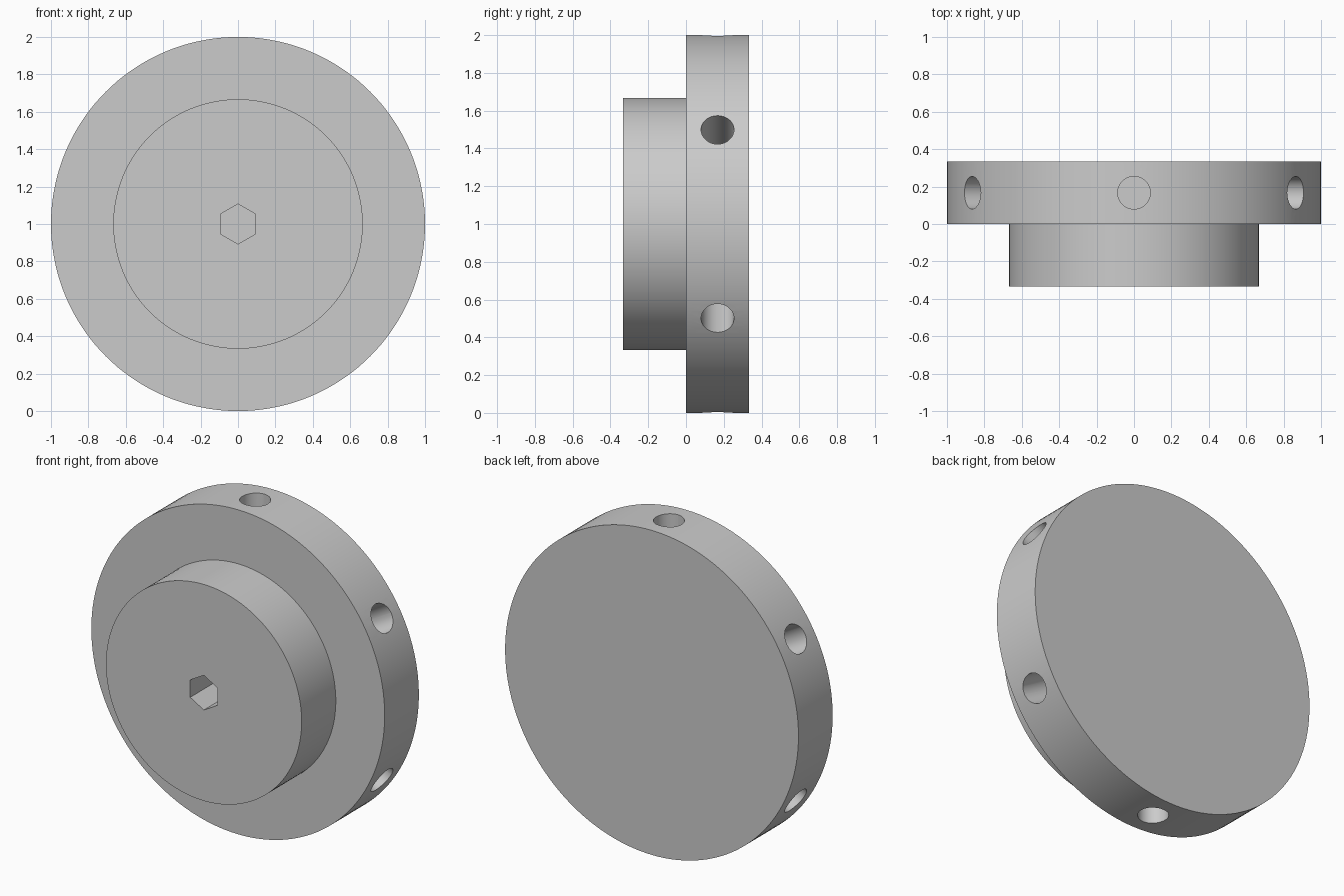
import bpy, bmesh, math
from mathutils import Matrix, Vector

cube = bpy.data.objects.get("Cube")
if cube:
    bpy.data.objects.remove(cube, do_unlink=True)

metal = bpy.data.materials.new("plain grey")
metal.use_nodes = True
GREY = (0.6, 0.6, 0.6, 1)
metal.diffuse_color = GREY
metal.node_tree.nodes["Principled BSDF"].inputs["Base Color"].default_value = GREY

CENTRE = Vector((0, 0, 1))


def cylinder(name, radius, start, end, sides, turn=0.0):
    """Closed cylinder between two points, turned about its own axis."""
    axis = end - start
    rot = axis.to_track_quat('Z', 'Y').to_matrix().to_4x4()
    place = Matrix.Translation((start + end) / 2) @ rot @ Matrix.Rotation(turn, 4, 'Z')
    bm = bmesh.new()
    bmesh.ops.create_cone(bm, cap_ends=True, segments=sides, radius1=radius,
                          radius2=radius, depth=axis.length, matrix=place)
    mesh = bpy.data.meshes.new(name)
    bm.to_mesh(mesh)
    bm.free()
    mesh.materials.append(metal)
    ob = bpy.data.objects.new(name, mesh)
    bpy.context.collection.objects.link(ob)
    return ob


def apply_boolean(target, other, operation):
    mod = target.modifiers.new(operation.lower(), 'BOOLEAN')
    mod.operation = operation
    mod.solver = 'EXACT'
    mod.object = other
    bpy.context.view_layer.objects.active = target
    bpy.ops.object.modifier_apply(modifier=mod.name)
    bpy.data.objects.remove(other, do_unlink=True)


def along_y(y):
    return CENTRE + Vector((0, y, 0))


# Wide disc with a smaller boss on its front
hub = cylinder("flanged_hub", 1.0, along_y(0), along_y(0.333), 144)
boss = cylinder("boss", 0.667, along_y(-0.333), along_y(0.1), 144)
apply_boolean(hub, boss, 'UNION')

# Six blind holes around the rim
for i in range(6):
    a = math.radians(60 * i)
    out = Vector((math.sin(a), 0, math.cos(a)))
    mid = along_y(0.167)
    hole = cylinder("rim_hole", 0.087, mid + out * 0.667, mid + out * 1.1, 48)
    apply_boolean(hub, hole, 'DIFFERENCE')

# Hexagonal socket in the front, with a corner pointing up
socket = cylinder("hex_socket", 0.107, along_y(-0.4), along_y(0), 6)
top = max((v.co for v in socket.data.vertices), key=lambda c: c.z)
if abs(top.x) > 0.01:
    spin = Matrix.Translation(CENTRE) @ Matrix.Rotation(math.radians(30), 4, 'Y') @ Matrix.Translation(-CENTRE)
    socket.data.transform(spin)
apply_boolean(hub, socket, 'DIFFERENCE')

# Smooth curved walls, sharp rims
bpy.ops.object.select_all(action='DESELECT')
hub.select_set(True)
bpy.context.view_layer.objects.active = hub
bpy.ops.object.shade_smooth_by_angle(angle=math.radians(30))
